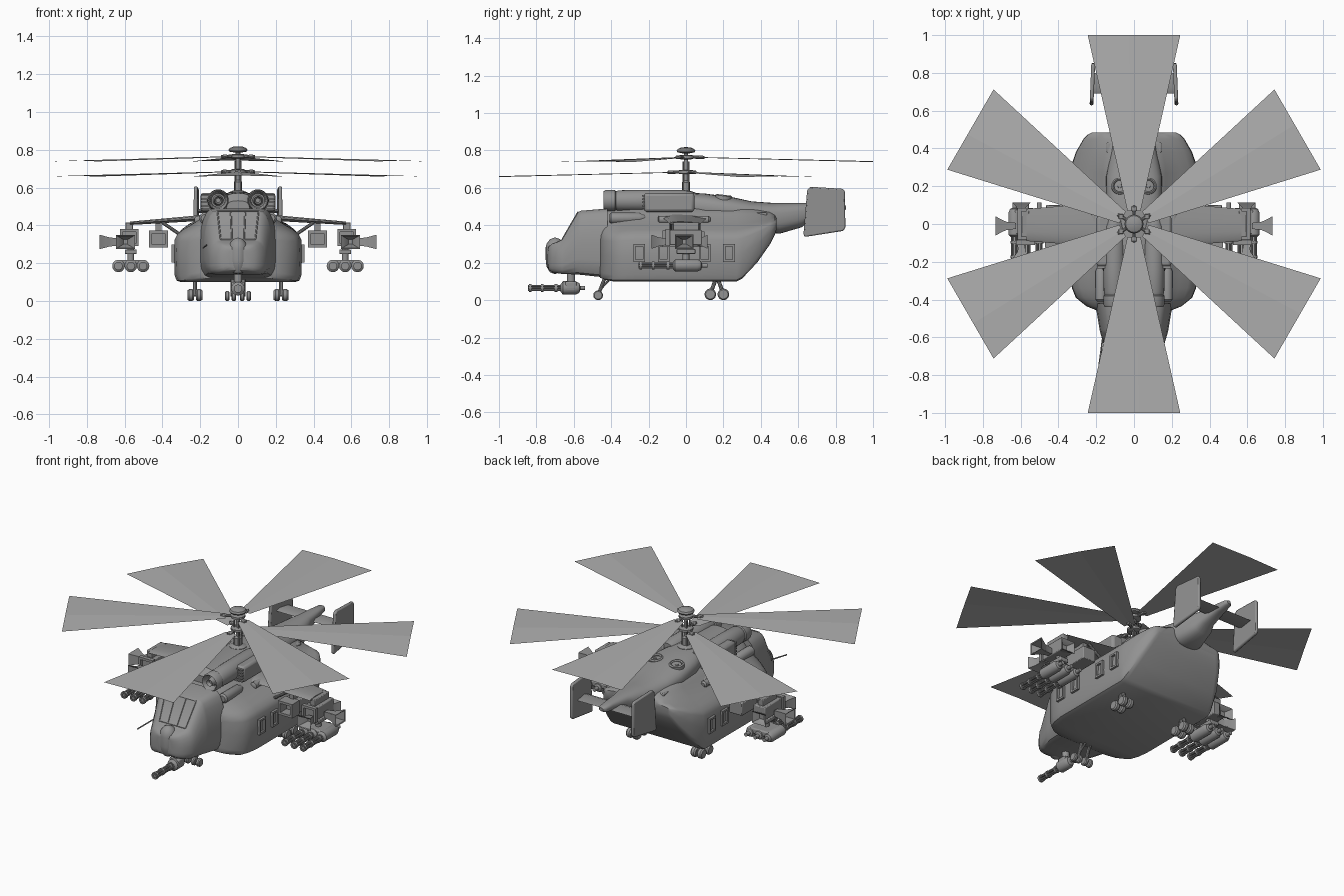
import bpy, bmesh, math
from mathutils import Vector, Matrix

if "Cube" in bpy.data.objects:
    bpy.data.objects.remove(bpy.data.objects["Cube"])


def grey(name, v):
    m = bpy.data.materials.new(name)
    m.diffuse_color = (v, v, v, 1)
    m.use_nodes = True
    m.node_tree.nodes["Principled BSDF"].inputs["Base Color"].default_value = m.diffuse_color
    return m


HULL, BLADE = grey("hull_grey", .29), grey("blade_grey", .43)


def mesh(name, verts, faces, angle=35, mat=HULL):
    bm = bmesh.new()
    vs = [bm.verts.new(v) for v in verts]
    for f in faces:
        bm.faces.new([vs[i] for i in f])
    bmesh.ops.remove_doubles(bm, verts=bm.verts, dist=1e-5)
    bmesh.ops.recalc_face_normals(bm, faces=bm.faces)
    me = bpy.data.meshes.new(name)
    bm.to_mesh(me)
    bm.free()
    me.shade_smooth()
    me.set_sharp_from_angle(angle=math.radians(angle))
    me.materials.append(mat)
    ob = bpy.data.objects.new(name, me)
    bpy.context.collection.objects.link(ob)
    return ob


def rings(name, loops, angle=35):
    n = len(loops[0])
    faces = [[k * n + i, k * n + (i + 1) % n, (k + 1) * n + (i + 1) % n, (k + 1) * n + i]
             for k in range(len(loops) - 1) for i in range(n)]
    faces += [list(range(n)), [(len(loops) - 1) * n + i for i in range(n)]]
    return mesh(name, [v for l in loops for v in l], faces, angle)


def loft(name, half, sections):
    # half profile in 0..1, sections are (y, bottom, top, half width)
    prof = half + [(-x, z) for x, z in reversed(half) if x > 0]
    return rings(name, [[(w * x, y, b + (t - b) * z) for x, z in prof] for y, b, t, w in sections])


def lathe(name, pts, loc, axis, seg=20):
    # pts are (radius, distance along axis)
    rot = Vector((0, 0, 1)).rotation_difference(Vector(axis)).to_matrix()
    return rings(name, [[Vector(loc) + rot @ Vector((r * math.cos(a), r * math.sin(a), t))
                         for a in (2 * math.pi * i / seg for i in range(seg))] for r, t in pts])


def tube(name, a, b, r, seg=10):
    d = Vector(b) - Vector(a)
    return lathe(name, [(r, 0), (r, d.length)], a, d.normalized(), seg)


def bevel(ob, width):
    m = ob.modifiers.new("bevel", "BEVEL")
    m.width, m.segments = width, 2


def box(name, c, s, round_off=0.0):
    x, y, z = (v / 2 for v in s)
    ob = rings(name, [[(c[0] + i * x, c[1] + j * y, c[2] + k * z) for i, j in ((-1, -1), (1, -1), (1, 1), (-1, 1))]
                      for k in (-1, 1)])
    if round_off:
        bevel(ob, round_off)
    return ob


def frame(name, c, s, wall, depth, axis, floor=.3):
    # rectangular frame with a recessed panel; s = (across, height), opening along signed axis
    ax, up = Vector(axis), Vector((0, 0, 1))
    sd = ax.cross(up)
    ring = lambda w, h, d: [Vector(c) + sd * i * w / 2 + up * j * h / 2 + ax * d
                            for i, j in ((-1, -1), (1, -1), (1, 1), (-1, 1))]
    w, h = s
    return rings(name, [ring(w, h, 0), ring(w, h, depth), ring(w - wall, h - wall, depth),
                        ring(w - wall, h - wall, depth * floor)])


def gun(name, x, y, z, length, r):
    # rotary barrels pointing to -y, from y forward
    for i in range(6):
        a = i * math.pi / 3
        dx, dz = r * 0.6 * math.cos(a), r * 0.6 * math.sin(a)
        tube(name + "_barrel", (x + dx, y, z + dz), (x + dx, y - length, z + dz), r * 0.25, 8)
    for f in (0.15, 0.55, 0.9):
        tube(name + "_clamp", (x, y - length * f, z), (x, y - length * f - 0.014, z), r, 14)


# fuselage: cabin, cockpit and roof spine running into the tail boom
loft("cabin", [(0, 0), (.9, 0), (.97, .02), (1, .09), (1.01, .35), (1, .56), (.96, .63), (.87, .69), (.73, .76),
               (.6, .83), (.5, .9), (.4, .97), (.3, 1), (0, 1)],
     [(-.46, .12, .48, .19), (-.435, .11, .48, .25), (-.39, .1, .485, .305), (-.34, .1, .49, .325), (-.27, .1, .5, .335),
      (.27, .1, .5, .335), (.3, .115, .5, .332), (.38, .2, .49, .305), (.45, .3, .475, .265), (.475, .35, .46, .24),
      (.485, .38, .44, .22)])
loft("cockpit", [(0, 0), (.75, 0), (.88, .03), (.97, .12), (1, .25), (1, .5), (.97, .68), (.9, .83), (.82, .93),
                 (.72, .985), (.6, 1), (0, 1)],
     [(-.74, .18, .27, .05), (-.735, .163, .285, .085), (-.715, .15, .303, .12), (-.68, .143, .315, .145),
      (-.662, .14, .325, .153), (-.578, .137, .47, .178), (-.56, .135, .478, .182), (-.42, .12, .49, .205)])
ang = [math.pi * i / 14 for i in range(1, 14)]
superell = [(0, 0)] + [(math.sin(a) ** .75, .5 - .5 * math.copysign(abs(math.cos(a)) ** .75, math.cos(a)))
                       for a in ang] + [(0, 1)]
loft("spine_and_tail_boom", superell,
     [(-.38, .45, .53, .06), (-.34, .44, .57, .08), (0, .43, .575, .12), (.1, .42, .57, .145), (.25, .4, .55, .148),
      (.35, .38, .528, .13), (.46, .36, .52, .108), (.5, .355, .52, .098), (.62, .39, .52, .068),
      (.66, .425, .518, .052), (.78, .46, .515, .034), (.84, .475, .51, .026), (.855, .485, .505, .012)])

# nose radar bump, windscreen frames and nose probe
lathe("nose_bump", [(.002, -.075), (.028, -.066), (.046, -.035), (.05, 0), (.05, .06), (.046, .085), (.028, .11),
                    (.002, .12)], (0, -.70, .215), (0, 0, 1))
lo, hi = (-.662, .325), (-.578, .47)
for x in (-.1, -.035, .035, .1):
    tube("windscreen_post", (x * .92, *lo), (x * 1.08, *hi), .004, 6)
for s, (y, z) in ((.92, lo), (1.08, hi)):
    tube("windscreen_rail", (-.1 * s, y, z), (.1 * s, y, z), .004, 6)
tube("nose_probe", (-.16, -.56, .3), (-.185, -.75, .28), .004, 6)

# nose gun
gun("nose_gun", 0, -.66, .065, .185, .022)
lathe("nose_gun_body", [(.02, 0), (.036, .012), (.036, .08), (.025, .1), (.01, .105), (.01, .13)],
      (0, -.67, .065), (0, 1, 0))
box("nose_gun_cradle", (0, -.615, .075), (.07, .06, .05), .008)
tube("nose_gun_mount", (0, -.615, .08), (0, -.615, .15), .022, 14)


def wheel(name, x, y, r, w):
    lathe(name, [(r * .35, -w / 2), (r * .8, -w / 2), (r, -w / 4), (r, w / 4), (r * .8, w / 2), (r * .35, w / 2)],
          (x, y, r), (1, 0, 0), 18)


for s in (-1, 1):
    # landing gear
    for x in (.022, .057):
        wheel("nose_wheel", s * x, -.47, .026, .024)
    tube("nose_gear_leg", (s * .03, -.43, .13), (s * .03, -.47, .026), .01)
    tube("nose_gear_brace", (s * .02, -.41, .11), (s * .03, -.465, .05), .006)
    for y in (.13, .2):
        for x in (.206, .25):
            wheel("main_wheel", s * x, y, .031, .034)
        tube("main_axle", (s * .2, y, .031), (s * .255, y, .031), .008)
        tube("main_gear_leg", (s * .228, .165, .13), (s * .228, y, .031), .011)

    # engine nacelle with ringed intake
    lathe("engine_nacelle", [(.012, .02), (.02, 0), (.028, .05), (.036, .05), (.042, .012), (.05, 0), (.056, .012),
                             (.056, .06), (.05, .065), (.055, .08), (.058, .2), (.058, .42), (.045, .48)],
          (s * .105, -.44, .532), (0, 1, 0), 24)
    box("exhaust_housing", (s * .16, -.09, .522), (.075, .27, .1), .015)
    for i in range(5):
        box("louvre", (s * .163, -.229, .486 + i * .018), (.066, .014, .008))
    lathe("side_tube", [(.02, 0), (.03, .01), (.03, .16), (.015, .19)], (s * .175, -.41, .438), (0, 1, 0))

    # roof vents and boom side box
    lathe("roof_vent", [(.045, -.03), (.045, .012), (.037, .018), (.03, .012), (.03, -.005), (.012, 0), (.01, .01)],
          (s * .075, .2, .545), (0, .12, 1), 20)
    box("boom_box", (s * .12, .405, .44), (.05, .055, .06), .005)

    # tail plane and end fin
    rings("tail_plane", [[(s * x, .69, .475), (s * x, .72, .486), (s * x, .8, .475), (s * x, .72, .466)]
                         for x in (0, .22)])
    fin = [(.628, .35), (.636, .338), (.84, .37), (.852, .385), (.85, .58), (.84, .595), (.665, .606), (.648, .59)]
    bevel(rings("tail_fin", [[(s * (.22 + dx + (.75 - y) * .04), y, z) for y, z in fin] for dx in (-.01, .01)]), .007)

    # cabin side windows
    for y in (-.25, -.12, .1, .23):
        frame("side_window", (s * .325, y, .252), (.062, .095), .024, .026, (s, 0, 0), .45)

    # stub wing with struts
    wp = [(-1, 0), (-.85, .6), (-.4, 1), (.3, .8), (1, 0), (.3, -.7), (-.6, -.8)]
    rings("stub_wing", [[(s * x, a * hy - .005, z + b * t) for a, b in wp]
                        for x, hy, z, t in ((.14, .15, .44, .022), (.25, .11, .433, .016), (.57, .085, .41, .01))])
    for y in (-.08, .07):
        tube("wing_strut", (s * .29, y, .34), (s * .4, y, .415), .009)
    lathe("wing_root_tube", [(.012, 0), (.021, .006), (.021, .27), (.012, .28)], (s * .21, -.15, .43), (0, 1, 0), 16)

    # inner launcher box
    box("inner_pylon", (s * .42, 0, .392), (.03, .12, .06))
    box("inner_launcher", (s * .42, .02, .328), (.09, .16, .08), .004)
    frame("inner_launcher_mouth", (s * .42, -.05, .328), (.1, .088), .03, .075, (0, -1, 0), .15)

    # outer sensor box with flared horns
    box("outer_pylon", (s * .575, 0, .39), (.04, .14, .05), .004)
    box("outer_box", (s * .575, 0, .335), (.085, .17, .08), .005)
    frame("outer_box_mouth", (s * .575, -.085, .335), (.1, .09), .03, .025, (0, -1, 0))
    for (ax, ay), start, end in (((s, 0), .03, .137), ((0, -1), .1, .175), ((0, 1), .07, .125)):
        loops = []
        for d, w, h in ((start, .016, .018), ((start + end) / 2, .022, .024), (end, .05, .038),
                        (end - .003, .044, .032), (start + .02, .01, .012)):
            loops.append([(s * .595 + ax * d + ay * i * w, -.01 + ay * d + ax * i * w, .312 + j * h)
                          for i, j in ((-1, -1), (1, -1), (1, 1), (-1, 1))])
        rings("flare_horn", loops)

    # hanging triple gun pod
    tube("pod_hanger", (s * .567, 0, .2), (s * .567, 0, .31), .018, 12)
    box("pod_collar", (s * .567, 0, .26), (.06, .1, .025), .004)
    box("pod_bridge", (s * .567, .01, .2), (.13, .13, .035), .008)
    for x in (.502, .567, .632):
        lathe("pod_gun_body", [(.018, 0), (.033, .012), (.033, .13), (.024, .15), (.012, .155), (.012, .185)],
              (s * x, -.07, .185), (0, 1, 0), 18)
        gun("pod_gun", s * x, -.06, .185, .195, .022)

# coaxial rotor mast and hubs
lathe("rotor_mast", [(.05, .55), (.05, .575), (.022, .585), (.022, .63), (.012, .64), (.012, .8)], (0, 0, 0), (0, 0, 1))
lathe("mast_cap", [(.02, .785), (.046, .79), (.05, .798), (.044, .808), (.025, .816), (.002, .818)],
      (0, 0, 0), (0, 0, 1), 24)
for i in range(4):
    x, y = (.022 * f(math.pi / 4 + i * math.pi / 2) for f in (math.cos, math.sin))
    tube("control_rod", (x, y, .57), (x, y, .74), .004, 8)

# two sets of three wedge blades, each with a faint ridge
for z, first in ((.765, 90), (.685, -90)):
    lathe("rotor_hub", [(.03, -.012), (.042, -.007), (.042, .007), (.03, .012)], (0, 0, z), (0, 0, 1))
    for k in range(3):
        rot = Matrix.Rotation(math.radians(first + 120 * k), 3, 'Z')
        root = Vector((0, 0, z))
        v = [root + rot @ Vector(p) for p in ((.07, -.035, -.004), (.07, 0, 0), (.07, .035, -.004),
                                              (1, .245, -.027), (1, .03, -.022), (1, -.245, -.027))]
        mesh("rotor_blade", v, [(0, 1, 4, 5), (1, 2, 3, 4)], 1, BLADE)
        tube("blade_root", root + rot @ Vector((.03, 0, 0)), root + rot @ Vector((.1, 0, -.002)), .009)
        box("blade_clamp", root + rot @ Vector((.08, 0, 0)), (.026, .026, .018), .004)
